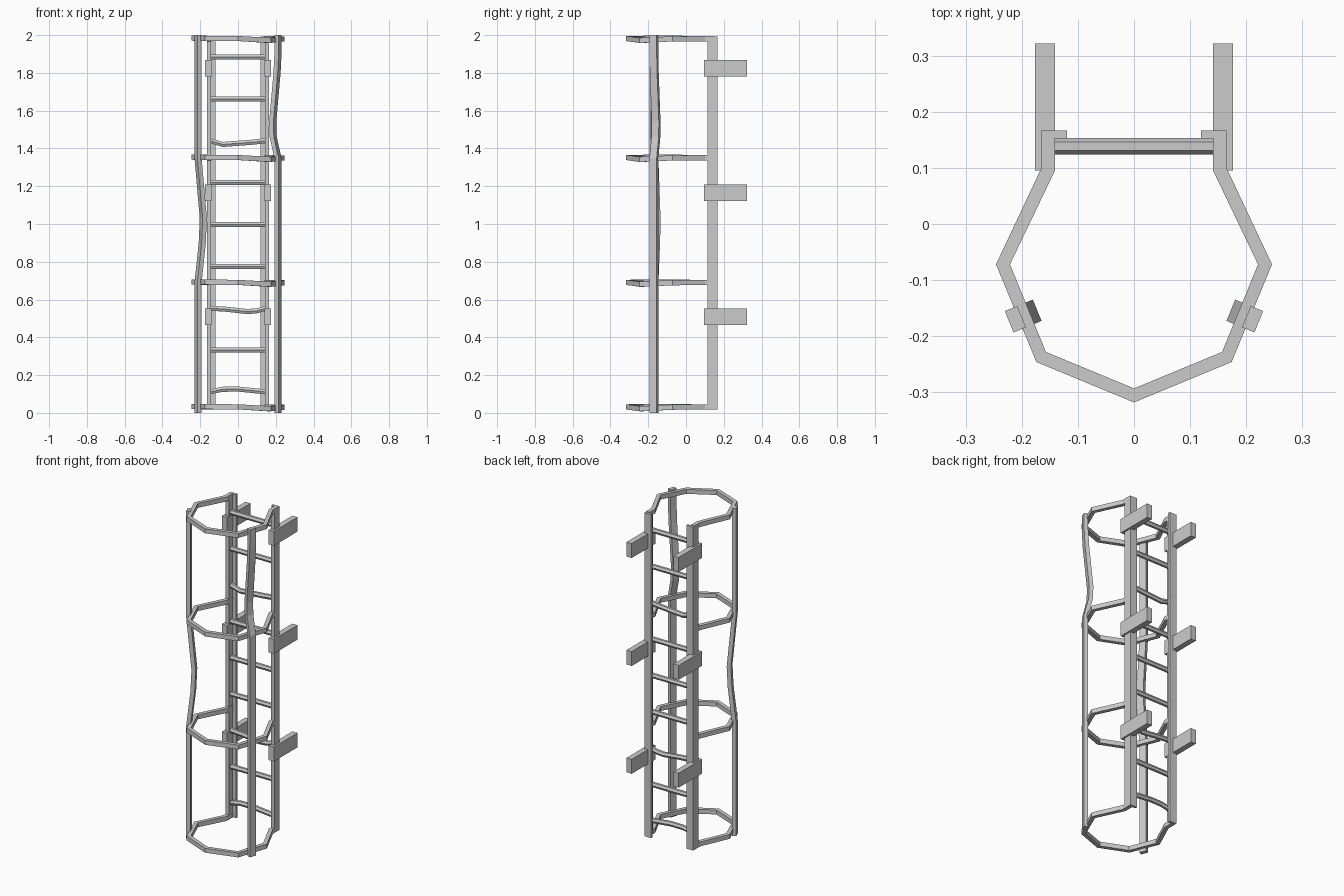
import bpy, math
from mathutils import Vector

if "Cube" in bpy.data.objects:
    bpy.data.objects.remove(bpy.data.objects["Cube"])


def loft(name, rings):
    """Solid made by joining equal-sized closed sections, capped at both ends."""
    n = len(rings[0])
    verts = [tuple(p) for r in rings for p in r]
    faces = [(a * n + i, a * n + (i + 1) % n, (a + 1) * n + (i + 1) % n, (a + 1) * n + i)
             for a in range(len(rings) - 1) for i in range(n)]
    faces += [tuple(reversed(range(n))), tuple(range(len(verts) - n, len(verts)))]
    mesh = bpy.data.meshes.new(name)
    mesh.from_pydata(verts, [], faces)
    obj = bpy.data.objects.new(name, mesh)
    bpy.context.collection.objects.link(obj)
    # make normals point outwards
    import bmesh
    bm = bmesh.new()
    bm.from_mesh(mesh)
    bmesh.ops.recalc_face_normals(bm, faces=bm.faces)
    bm.to_mesh(mesh)
    bm.free()
    return obj


def prism(name, profile, z0, z1):
    return loft(name, [[(x, y, z) for x, y in profile] for z in (z0, z1)])


for side, label in ((-1, "left"), (1, "right")):
    # L-section ladder rails
    angle = [(.165, .167), (.119, .167), (.119, .152), (.142, .152), (.142, .115), (.165, .115)]
    prism(f"{label}_rail", [(side * x, y) for x, y in angle], .018, 1.992)

    # wall brackets
    plate = [(.141, .095), (.176, .095), (.176, .322), (.141, .322)]
    for i, z in enumerate((.508, 1.166, 1.825)):
        prism(f"{label}_wall_bracket_{i + 1}", [(side * x, y) for x, y in plate],
              z - .044, z + .044)

# hexagonal rungs, three of them bent
bends = {0: [(-.08, .014), (0, .015), (.07, .008)],
         2: [(-.06, -.006), (.05, -.018), (.1, -.014)],
         6: [(-.08, -.02), (0, -.014), (.08, -.008)]}
for i in range(9):
    z = .111 + i * .2217
    path = [(-.15, 0)] + bends.get(i, []) + [(.15, 0)]
    rings = [[(x, .1385 + .0145 * math.cos(k * math.pi / 3),
               z + dz + .0155 * math.sin(k * math.pi / 3)) for k in range(6)]
             for x, dz in path]
    loft(f"rung_{i + 1}", rings)

# cage hoops: half-octagon front, straight arms back to the rails
outer = [(.165, .151), (.165, .1), (.246, -.072), (.174, -.246), (0, -.318)]
inner = [(.141, .151), (.141, .095), (.221, -.072), (.157, -.228), (0, -.293)]
mirror = lambda pts: [(-x, y) for x, y in pts] + [(x, y) for x, y in pts[-2::-1]]
sag = [0, 0, .003, .002, .001, -.009, -.001, 0, 0]
for i, z in enumerate((.031, .69, 1.351, 1.981)):
    rings = []
    for (ox, oy), (ix, iy), dz in zip(mirror(outer), mirror(inner), sag):
        lo, hi = z + dz - .0135, z + dz + .0135
        rings.append([(ox, oy, lo), (ox, oy, hi), (ix, iy, hi), (ix, iy, lo)])
    loft(f"cage_hoop_{i + 1}", rings)

# cage uprights, each dented inwards along its length: (height, inward shift)
dents = {-1: [(0, 0), (.69, 0), (.9, .024), (1.03, .03), (1.35, 0), (2, 0)],
         1: [(0, 0), (1.35, 0), (1.46, .027), (1.54, .03), (1.8, .005), (1.9, 0), (2, 0)]}
for side, label in ((-1, "left"), (1, "right")):
    nrm, tan = Vector((.925 * side, -.38, 0)), Vector((-.38 * side, -.925, 0))
    base = Vector((.196 * side, -.165, 0))
    rings = [[base + nrm * (n - d) + tan * t + Vector((0, 0, z))
              for n, t in ((.004, -.022), (.028, -.022), (.028, .019), (.004, .019))]
             for z, d in dents[side]]
    loft(f"{label}_cage_upright", rings)
